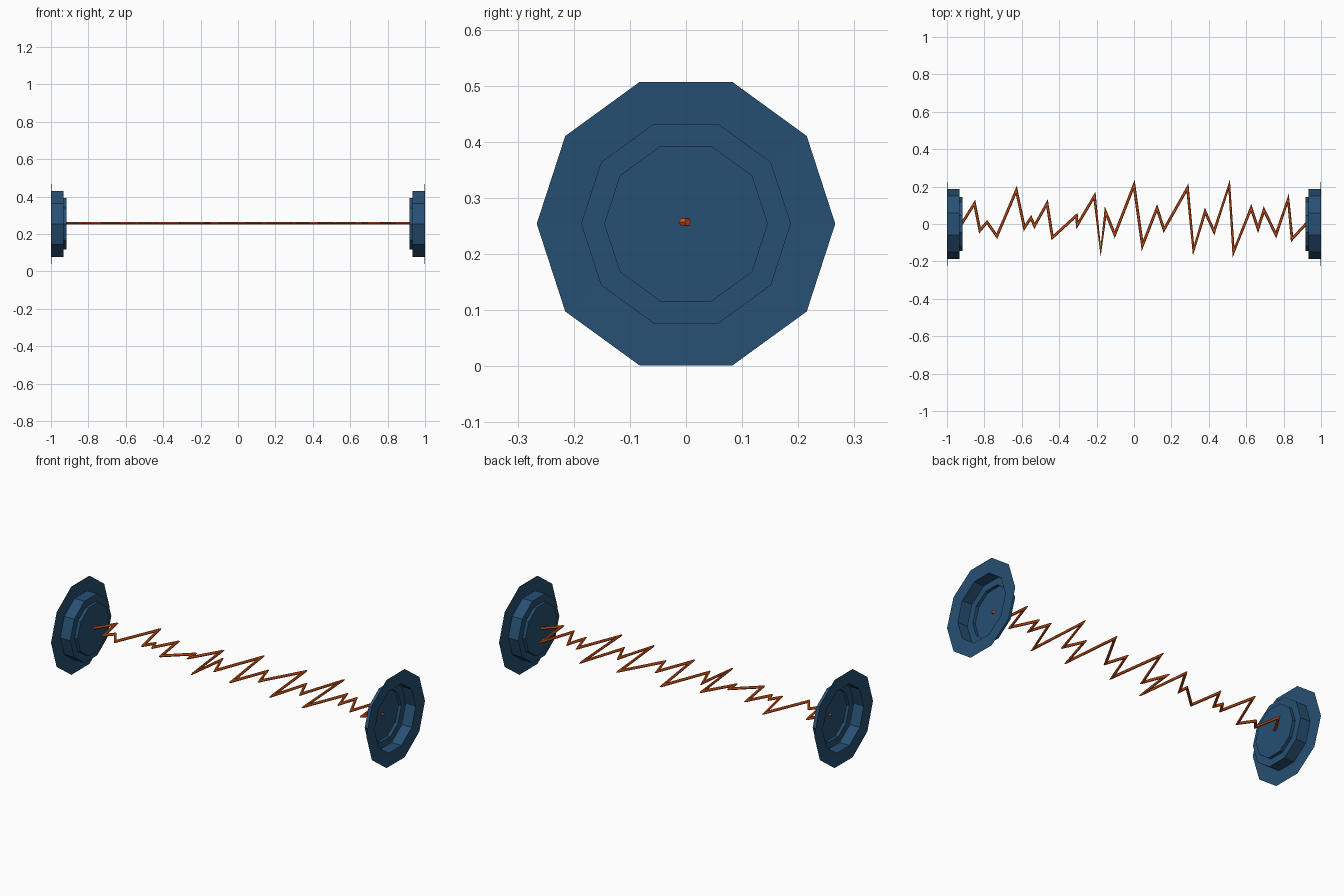
import bpy, bmesh, math
from mathutils import Vector

if "Cube" in bpy.data.objects:
    bpy.data.objects.remove(bpy.data.objects["Cube"])

CZ = 0.254          # height of the common axis


def material(name, rgb):
    m = bpy.data.materials.new(name)
    m.diffuse_color = (*rgb, 1)
    m.use_nodes = True
    m.node_tree.nodes["Principled BSDF"].inputs["Base Color"].default_value = m.diffuse_color
    return m


def finish(name, bm, mat):
    me = bpy.data.meshes.new(name)
    bm.to_mesh(me)
    bm.free()
    me.materials.append(mat)
    ob = bpy.data.objects.new(name, me)
    bpy.context.collection.objects.link(ob)
    return ob


blue = material("blue", (0.02, 0.08, 0.17))
orange = material("orange", (0.70, 0.10, 0.01))


# Hollow stepped ten-sided dish: flange, wall, step, wall, end cap
def dish(name, side):
    profile = [(1.0, 0.266), (0.997, 0.186), (0.934, 0.186),
               (0.934, 0.145), (0.917, 0.145)]
    bm = bmesh.new()
    rings = []
    for x, r in profile:
        rings.append([bm.verts.new((side * x, r * math.cos(a), CZ + r * math.sin(a)))
                      for a in (math.tau * i / 10 for i in range(10))])
    for a, b in zip(rings, rings[1:]):
        for i in range(10):
            j = (i + 1) % 10
            bm.faces.new((a[i], a[j], b[j], b[i]))
    bm.faces.new(rings[-1])
    bmesh.ops.recalc_face_normals(bm, faces=bm.faces)
    return finish(name, bm, blue)


dish("left_dish", -1)
dish("right_dish", 1)

# Jagged bolt: hexagonal rod mitred along a flat zigzag path
path = [(-.922, 0), (-.853, .11), (-.824, -.035), (-.786, .01), (-.733, -.065),
        (-.629, .18), (-.586, -.02), (-.551, .033), (-.532, -.01), (-.465, .11),
        (-.436, -.072), (-.308, .045), (-.303, -.005), (-.211, .15), (-.178, -.145),
        (-.152, .065), (-.103, -.057), (0, .208), (.045, -.115), (.123, .085),
        (.16, -.03), (.286, .193), (.318, -.14), (.38, .066), (.428, -.04),
        (.509, .208), (.532, -.15), (.626, .085), (.663, -.025), (.695, .075),
        (.759, -.058), (.824, .133), (.845, -.08), (.922, .003)]
R = 0.0075
pts = [Vector(p) for p in path]
bm = bmesh.new()
rings = []
for i, p in enumerate(pts):
    d0 = (p - pts[max(i - 1, 0)]) if i else pts[1] - p
    d1 = (pts[i + 1] - p) if i < len(pts) - 1 else d0
    n0 = Vector((-d0.y, d0.x)).normalized()
    n1 = Vector((-d1.y, d1.x)).normalized()
    m = (n0 + n1).normalized()
    m *= min(1 / max(m.dot(n0), 0.01), 4.0)      # mitre length, limited
    rings.append([bm.verts.new((p.x + m.x * R * math.cos(a), p.y + m.y * R * math.cos(a),
                                CZ + 0.003 + R * math.sin(a)))
                  for a in (math.tau * k / 6 for k in range(6))])
for a, b in zip(rings, rings[1:]):
    for k in range(6):
        j = (k + 1) % 6
        bm.faces.new((a[k], a[j], b[j], b[k]))
bm.faces.new(rings[0])
bm.faces.new(rings[-1])
bmesh.ops.recalc_face_normals(bm, faces=bm.faces)
finish("lightning_bolt", bm, orange)
